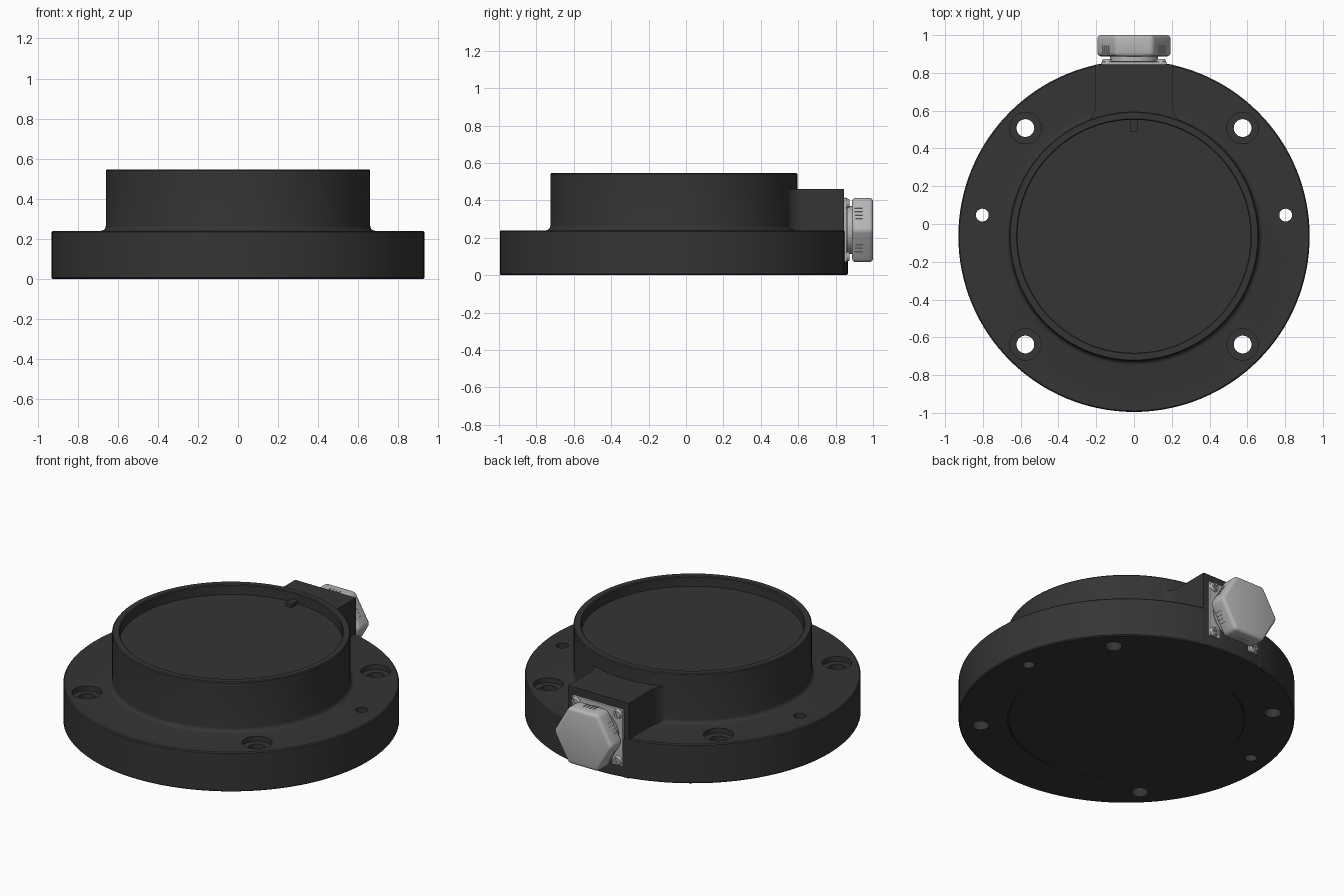
import bpy, bmesh, math
from mathutils import Matrix, Vector

if "Cube" in bpy.data.objects:
    bpy.data.objects.remove(bpy.data.objects["Cube"], do_unlink=True)

CY = -0.065      # centre of the round housing
CZ = 0.242       # height of the connector axis
BACK = 0.845     # flat connector face


def material(name, value):
    m = bpy.data.materials.new(name)
    m.use_nodes = True
    m.diffuse_color = (value, value, value, 1)
    m.node_tree.nodes["Principled BSDF"].inputs["Base Color"].default_value = (value, value, value, 1)
    return m


BLACK = material("matte black", 0.035)
METAL = material("light grey metal", 0.47)


def finish(name, bm, mat):
    bmesh.ops.recalc_face_normals(bm, faces=bm.faces)
    me = bpy.data.meshes.new(name)
    bm.to_mesh(me)
    bm.free()
    me.materials.append(mat)
    ob = bpy.data.objects.new(name, me)
    bpy.context.collection.objects.link(ob)
    return ob


def lathe(name, profile, mat, steps=128):
    bm = bmesh.new()
    vs = [bm.verts.new((r, 0, z)) for r, z in profile]
    es = [bm.edges.new(p) for p in zip(vs, vs[1:])]
    bmesh.ops.spin(bm, geom=vs + es, cent=(0, 0, 0), axis=(0, 0, 1),
                   angle=math.tau, steps=steps, use_duplicate=False)
    bmesh.ops.remove_doubles(bm, verts=bm.verts, dist=1e-5)
    bmesh.ops.translate(bm, verts=bm.verts, vec=(0, CY, 0))
    return finish(name, bm, mat)


def prism(name, outline, z0, z1, mat):
    bm = bmesh.new()
    f = bm.faces.new([bm.verts.new((x, y, z0)) for x, y in outline])
    up = bmesh.ops.extrude_face_region(bm, geom=[f])["geom"]
    bmesh.ops.translate(bm, vec=(0, 0, z1 - z0),
                        verts=[v for v in up if isinstance(v, bmesh.types.BMVert)])
    return finish(name, bm, mat)


def cylinder(name, r, centre, depth, mat, sides=40, axis="Z", r2=None):
    bm = bmesh.new()
    bmesh.ops.create_cone(bm, cap_ends=True, segments=sides, radius1=r,
                          radius2=r if r2 is None else r2, depth=depth)
    rot = Matrix.Rotation(-math.pi / 2, 4, "X") if axis == "Y" else Matrix()
    bmesh.ops.transform(bm, matrix=Matrix.Translation(centre) @ rot, verts=bm.verts)
    return finish(name, bm, mat)


def box(name, centre, size, mat, turn=0):
    bm = bmesh.new()
    bmesh.ops.create_cube(bm, size=1)
    m = Matrix.Translation(centre) @ Matrix.Rotation(turn, 4, "Y") @ Matrix.Diagonal((*size, 1))
    bmesh.ops.transform(bm, matrix=m, verts=bm.verts)
    return finish(name, bm, mat)


def apply(ob, mod):
    bpy.context.view_layer.objects.active = ob
    bpy.ops.object.modifier_apply(modifier=mod.name)


def boolean(ob, tool, op="DIFFERENCE"):
    mod = ob.modifiers.new("cut", "BOOLEAN")
    mod.object, mod.operation, mod.solver = tool, op, "EXACT"
    apply(ob, mod)
    bpy.data.objects.remove(tool, do_unlink=True)


def bevel(ob, width, segments=3):
    mod = ob.modifiers.new("bevel", "BEVEL")
    mod.width, mod.segments = width, segments
    apply(ob, mod)


def smooth(ob, angle=35):
    bpy.ops.object.select_all(action="DESELECT")
    ob.select_set(True)
    bpy.context.view_layer.objects.active = ob
    bpy.ops.object.shade_smooth_by_angle(angle=math.radians(angle))


# Flange and raised ring, with a concave fillet and a thin seam underneath
fillet = [(0.685 - 0.025 * math.sin(a), 0.265 - 0.025 * math.cos(a))
          for a in (math.pi / 2 * i / 5 for i in range(6))]
profile = [(0, 0), (0.652, 0), (0.652, 0.008), (0.658, 0.008), (0.658, 0),
           (0.924, 0), (0.93, 0.006), (0.93, 0.234), (0.924, 0.24)]
profile += fillet + [(0.66, 0.54), (0.655, 0.546), (0.622, 0.546), (0.617, 0.541),
                     (0.617, 0.485), (0, 0.485)]
housing = lathe("housing", profile, BLACK)

# Connector block that flares into the ring
R, W, F = 0.655, 0.205, 0.1
cx = W + F
cy = math.sqrt((R + F) ** 2 - cx ** 2)
end = math.atan2(-cy, -cx) + math.tau
side = [(W, BACK)]
for i in range(9):
    a = math.pi + (end - math.pi) * i / 8
    side.append((cx + F * math.cos(a), CY + cy + F * math.sin(a)))
side.append((0.2, 0.4))
outline = side + [(-x, y) for x, y in reversed(side)]
boolean(housing, prism("block", outline, 0, 0.46, BLACK), "UNION")

# Counterbored mounting holes and plain pin holes
for sx in (-1, 1):
    for sy in (-1, 1):
        x, y = sx * 0.575, CY + sy * 0.573
        boolean(housing, cylinder("bore", 0.047, (x, y, 0.1), 0.5, BLACK))
        boolean(housing, cylinder("counterbore", 0.083, (x, y, 0.26), 0.1, BLACK))
    boolean(housing, cylinder("pin_hole", 0.034, (sx * 0.803, 0.047, 0.1), 0.5, BLACK))
smooth(housing)

# Small index key on the recessed face
box("index_key", (0, 0.521, 0.493), (0.04, 0.064, 0.024), BLACK)

# Connector mounting plate
plate = box("connector_plate", (0, BACK + 0.006, CZ), (0.345, 0.016, 0.345), METAL)
bevel(plate, 0.004, 2)

# Corner screws with cross slots
for sx in (-1, 1):
    for sz in (-1, 1):
        c = Vector((sx * 0.142, BACK + 0.02, CZ + sz * 0.142))
        screw = cylinder("corner_screw", 0.029, c, 0.016, METAL, 24, "Y", 0.022)
        for turn in (0.4, 0.4 + math.pi / 2):
            boolean(screw, box("slot", c + Vector((0, 0.008, 0)), (0.034, 0.012, 0.007), METAL, turn))
        smooth(screw)

# Connector neck with a collar
smooth(cylinder("connector_neck", 0.128, (0, 0.875, CZ), 0.06, METAL, 48, "Y"))
smooth(cylinder("connector_collar", 0.15, (0, 0.857, CZ), 0.014, METAL, 48, "Y"))

# Hexagonal cap with rounded edges and grip grooves
bm = bmesh.new()
ring = [bm.verts.new((0.199 * math.cos(a), 0.888, CZ + 0.199 * math.sin(a)))
        for a in (math.pi / 3 * i for i in range(6))]
base = bm.faces.new(ring)
ext = bmesh.ops.extrude_face_region(bm, geom=[base])["geom"]
bmesh.ops.translate(bm, vec=(0, 0.112, 0),
                    verts=[v for v in ext if isinstance(v, bmesh.types.BMVert)])
cap = finish("hex_cap", bm, METAL)
bevel(cap, 0.02, 4)
for k in range(6):
    a = math.pi / 3 * k + math.pi / 6
    out, along = Vector((math.cos(a), 0, math.sin(a))), Vector((-math.sin(a), 0, math.cos(a)))
    for t in (-1.5, -0.5, 0.5, 1.5):
        pos = Vector((0, 0.915, CZ)) + out * 0.173 + along * t * 0.022
        boolean(cap, box("groove", pos, (0.01, 0.06, 0.006), METAL, -a))
smooth(cap, 40)
